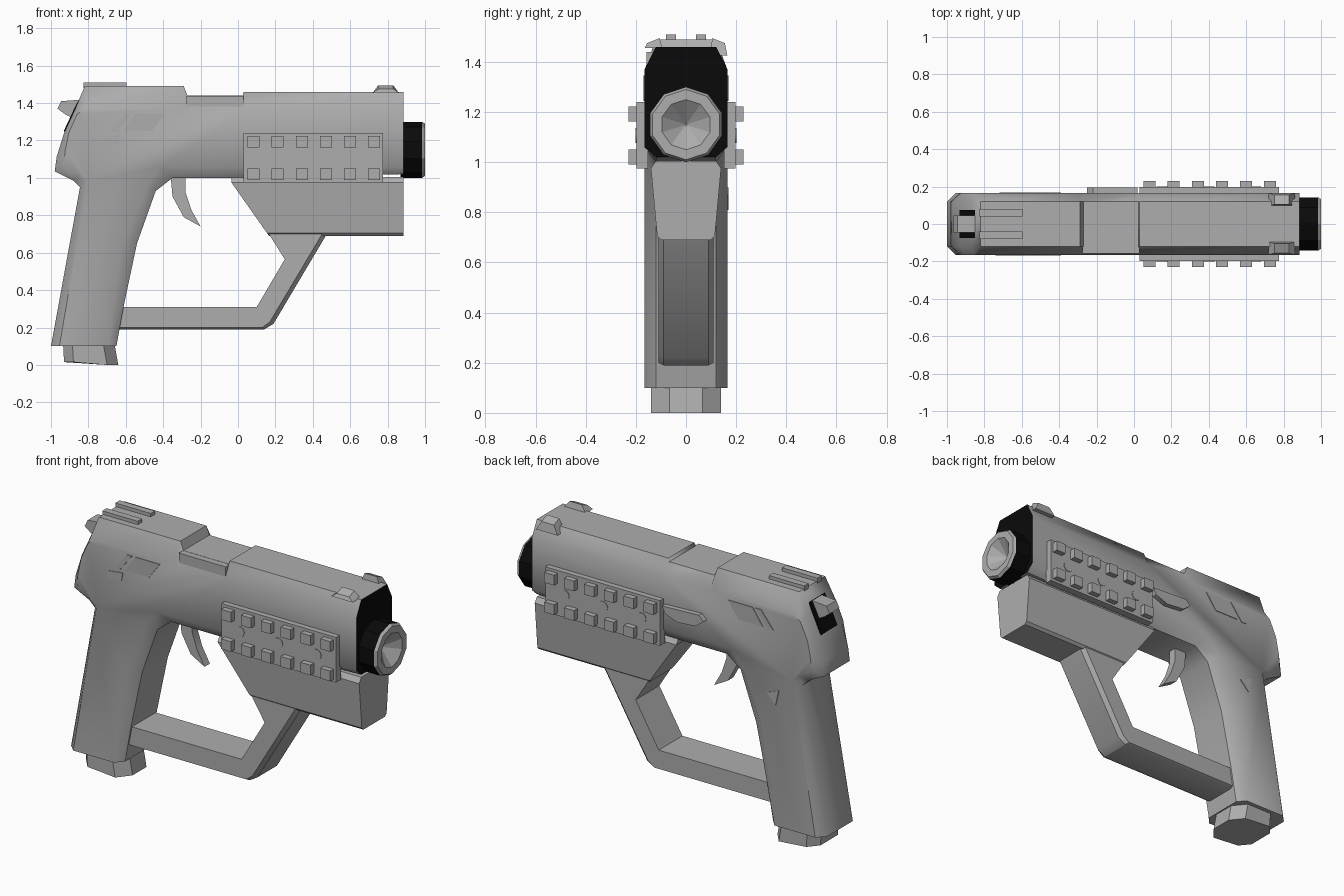
import bpy, bmesh, math
from mathutils import Matrix

cube = bpy.data.objects.get("Cube")
if cube:
    bpy.data.objects.remove(cube)


def material(name, value):
    m = bpy.data.materials.new(name)
    m.use_nodes = True
    colour = (value, value, value, 1)
    m.diffuse_color = colour
    m.node_tree.nodes["Principled BSDF"].inputs["Base Color"].default_value = colour
    return m


GREY = material("grey metal", 0.42)
BLACK = material("black", 0.003)


def finish(bm, name, mats, rule=None, angle=30):
    """Turn a bmesh into a shaded object, with a rule for face colours."""
    bmesh.ops.recalc_face_normals(bm, faces=bm.faces)
    if rule:
        for f in bm.faces:
            f.material_index = int(rule(f))
    mesh = bpy.data.meshes.new(name)
    bm.to_mesh(mesh)
    bm.free()
    for m in mats:
        mesh.materials.append(m)
    ob = bpy.data.objects.new(name, mesh)
    bpy.context.collection.objects.link(ob)
    bpy.ops.object.select_all(action="DESELECT")
    ob.select_set(True)
    bpy.context.view_layer.objects.active = ob
    bpy.ops.object.shade_smooth_by_angle(angle=math.radians(angle))
    return ob


def loft(name, rings, mats=(GREY,), rule=None, angle=30):
    """Skin a list of equal closed rings and cap both ends."""
    bm = bmesh.new()
    rows = [[bm.verts.new(p) for p in ring] for ring in rings]
    for a, b in zip(rows, rows[1:]):
        for i in range(len(a)):
            j = (i + 1) % len(a)
            bm.faces.new((a[i], a[j], b[j], b[i]))
    bm.faces.new(rows[0])
    bm.faces.new(rows[-1])
    return finish(bm, name, mats, rule, angle)


def side_ring(points, y):
    return [(x, y, z) for x, z in points]


def slab(name, points, y0, y1, mats=(GREY,)):
    """Extrude a side outline between two y values."""
    return loft(name, [side_ring(points, y0), side_ring(points, y1)], mats)


def box(name, x, y, z, size, tilt=0):
    bm = bmesh.new()
    bmesh.ops.create_cube(bm, size=1)
    bm.transform(Matrix.Translation((x, y, z)) @ Matrix.Rotation(tilt, 4, "X")
                 @ Matrix.Diagonal((*size, 1)))
    return finish(bm, name, (GREY,))


# Body and grip: each row is the centre outline point and the side face point
outline = [
    ((-1, .1), (-.955, .1)), ((-.845, .95), (-.805, .98)),
    ((-.88, .985), (-.85, 1.02)), ((-.98, 1.035), (-.93, 1.07)),
    ((-.97, 1.11), (-.925, 1.14)), ((-.93, 1.24), (-.905, 1.24)),
    ((-.87, 1.37), (-.86, 1.34)), ((-.82, 1.49), (-.82, 1.37)),
    ((-.29, 1.49), (-.29, 1.37)), ((-.27, 1.44), (-.27, 1.37)),
    ((.025, 1.44), (.025, 1.37)), ((.03, 1.46), (.03, 1.37)),
    ((.885, 1.46), (.885, 1.37)), ((.885, 1.02), (.885, 1.06)),
    ((.03, 1), (.03, 1.06)), ((-.35, 1), (-.41, 1.06)),
    ((-.44, .93), (-.48, .97)), ((-.54, .65), (-.615, .64)),
    ((-.61, .32), (-.67, .32)), ((-.65, .1), (-.69, .1)),
]
outer = [o for o, i in outline]
inner = [i for o, i in outline]
loft("body_and_grip",
     [side_ring(inner, -.165), side_ring(outer, -.12),
      side_ring(outer, .12), side_ring(inner, .165)],
     (GREY, BLACK), lambda f: f.calc_center_median().x > .88, 45)
box("ejection_block", -.122, -.08, 1.379, (.305, .155, .12))

# Magazine base
def base_ring(x0, x1, z0, z1):
    return [(x0, -.08, z0), (x0 + .05, -.14, z0), (x1 - .06, -.14, z1),
            (x1, -.065, z1), (x1, .065, z1), (x1 - .06, .14, z1),
            (x0 + .05, .14, z0), (x0, .08, z0)]


loft("magazine_base", [base_ring(-.93, -.64, .015, 0), base_ring(-.935, -.66, .11, .11)])

# Muzzle: black sides, pale rim and a recessed cone
def circle(x, r, n=10):
    return [(x, r * math.cos((k + .5) * math.tau / n),
             1.15 + r * math.sin((k + .5) * math.tau / n)) for k in range(n)]


loft("muzzle", [circle(.87, .15), circle(.985, .15), circle(1, .14),
                circle(1, .1), circle(.93, .005)],
     (GREY, BLACK), lambda f: f.calc_center_median().x < .985 and abs(f.normal.x) < .3, 20)

# Under-barrel housing, narrower towards the bottom
def housing_ring(z, x0, w):
    return [(x0, -w, z), (.885, -w, z), (.885, w, z), (x0, w, z)]


loft("under_barrel_housing",
     [housing_ring(.69, .165, .1), housing_ring(.705, .155, .115),
      housing_ring(.975, -.035, .14), housing_ring(1.005, -.035, .12)], angle=10)

# Lower guard joining the housing and grip
guard = [((-.66, .31), (-.66, .31)), ((.1, .31), (.1, .31)),
         ((.25, .565), (.25, .565)), ((.165, .7), (.165, .7)),
         ((.475, .7), (.45, .7)), ((.19, .22), (.17, .23)),
         ((.14, .19), (.13, .2)), ((-.66, .19), (-.66, .2))]
guard_out, guard_in = [o for o, i in guard], [i for o, i in guard]
loft("lower_guard", [side_ring(guard_in, -.11), side_ring(guard_out, -.09),
                     side_ring(guard_out, .09), side_ring(guard_in, .11)])

# Trigger and hammer
slab("trigger", [(-.36, 1.01), (-.35, .9), (-.29, .79), (-.2, .74),
                 (-.25, .83), (-.28, .92), (-.28, 1.01)], -.025, .025)
slab("hammer", [(-.82, 1.42), (-.945, 1.41), (-.965, 1.37),
                (-.925, 1.34), (-.86, 1.31)], -.045, .045)
slab("hammer_recess", [(-.932, 1.25), (-.872, 1.378), (-.85, 1.42), (-.86, 1.36),
                       (-.92, 1.24)], -.075, .075, (BLACK,))

# Side rails with studs and flush discs
for side, label in ((-1, "right"), (1, "left")):
    box(label + "_rail_plate", .403, side * .175, 1.107, (.745, .045, .265))
    for i in range(6):
        for z in (1.02, 1.193):
            box(label + "_rail_stud", .083 + .129 * i, side * .21, z, (.064, .04, .06))
    for i in range(3):
        bm = bmesh.new()
        bmesh.ops.create_cone(bm, cap_ends=True, segments=16, radius1=.03,
                              radius2=.03, depth=.006)
        bm.transform(Matrix.Translation((.15 + .25 * i, side * .198, 1.107))
                     @ Matrix.Rotation(math.pi / 2, 4, "X"))
        finish(bm, label + "_rail_disc", (GREY,))

    # Sights and raised side panels
    box(label + "_rear_sight_rail", -.71, side * .06, 1.495, (.23, .04, .03))
    x0, x1, y = .72, .86, side * .13
    loft(label + "_front_sight",
         [[(x0, y - .035, 1.44 - side * .015), (x1, y - .035, 1.44 - side * .015),
           (x1, y + .035, 1.44 - side * .015), (x0, y + .035, 1.44 - side * .015)],
          [(x0 + .03, y - .025, 1.475 + (side > 0) * .02), (x1 - .03, y - .025, 1.475 + (side > 0) * .02),
           (x1 - .03, y + .025, 1.475 + (side < 0) * .02), (x0 + .03, y + .025, 1.475 + (side < 0) * .02)]])
    panels = [[(-.615, 1.25), (-.46, 1.25), (-.39, 1.345), (-.55, 1.345)],
              [(-.685, 1.245), (-.65, 1.245), (-.57, 1.345), (-.605, 1.345)]]
    if side < 0:
        panels.append([(-.74, 1.17), (-.64, 1.18), (-.63, 1.23), (-.72, 1.22)])
    else:
        panels.append([(-.72, .9), (-.64, .87), (-.7, .81)])
    for p in panels:
        slab(label + "_side_panel", p, side * .16, side * .169)

# Slide lever on the left side
lever = [(-.25, 1.19), (-.2, 1.15), (-.08, 1.14), (0, 1.17), (.02, 1.21), (-.22, 1.22)]
slab("slide_lever", lever, .16, .195)
